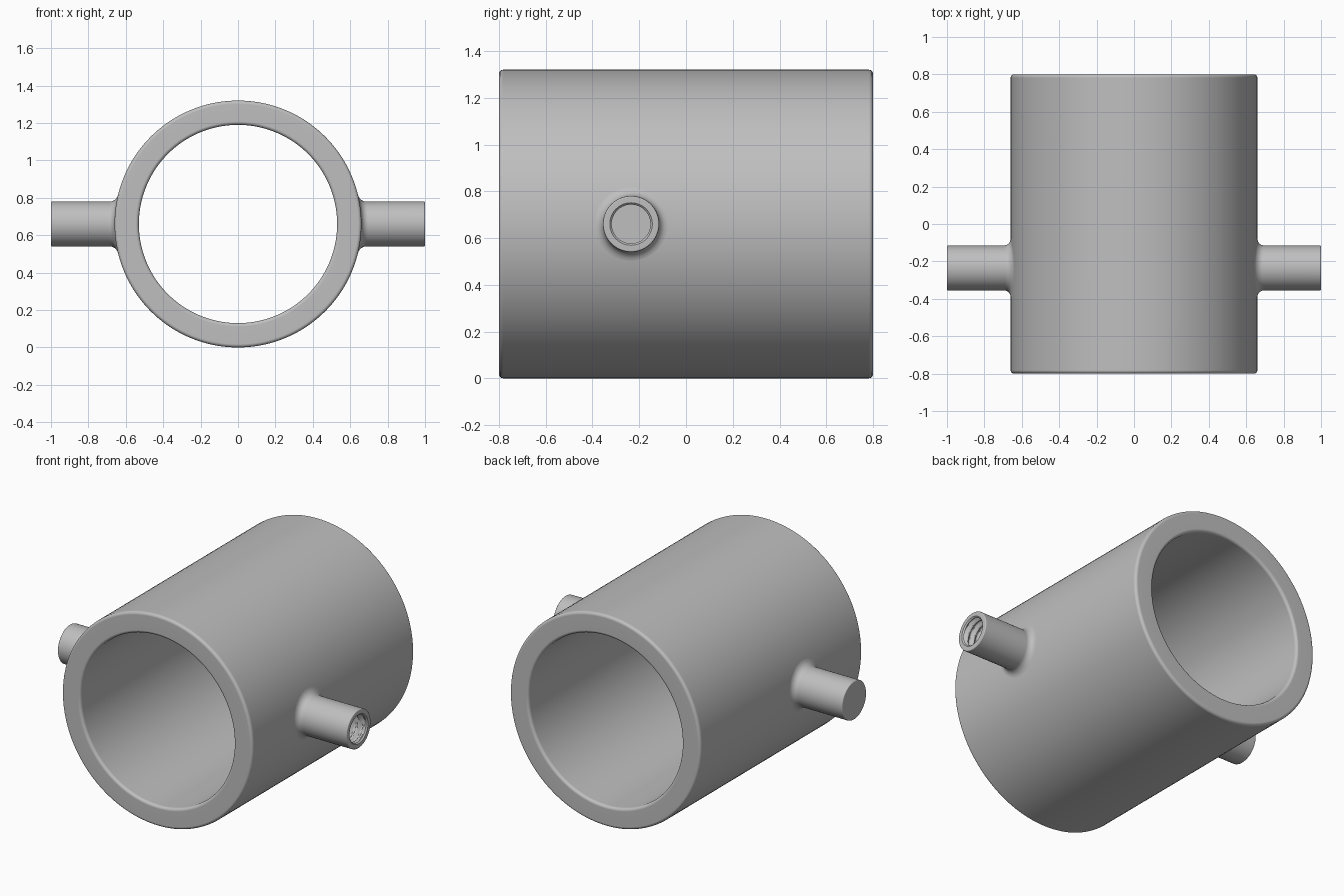
import bpy, bmesh
from math import sin, cos, pi, sqrt, radians

cube = bpy.data.objects.get("Cube")
if cube:
    bpy.data.objects.remove(cube)

R_OUT, R_IN, HALF_LEN = 0.66, 0.53, 0.8
STUD_Y, STUD_R, TIP = -0.235, 0.12, 1.0
FILLET, EDGE = 0.036, 0.006

grey = bpy.data.materials.new("plain grey")
grey.use_nodes = True
colour = (0.52, 0.52, 0.52, 1)
grey.diffuse_color = colour
grey.node_tree.nodes["Principled BSDF"].inputs["Base Color"].default_value = colour


def finish(name, bm):
    """Turn a bmesh into a smooth-shaded object with crisp edges."""
    bmesh.ops.recalc_face_normals(bm, faces=bm.faces)
    mesh = bpy.data.meshes.new(name)
    bm.to_mesh(mesh)
    bm.free()
    mesh.materials.append(grey)
    ob = bpy.data.objects.new(name, mesh)
    bpy.context.collection.objects.link(ob)
    bpy.ops.object.select_all(action='DESELECT')
    ob.select_set(True)
    bpy.context.view_layer.objects.active = ob
    bpy.ops.object.shade_smooth_by_angle(angle=radians(40))
    wn = ob.modifiers.new("Even shading", 'WEIGHTED_NORMAL')
    wn.keep_sharp = True
    return ob


def skin(bm, rings, closed=False):
    """Bridge consecutive rings of vertices with quads."""
    pairs = list(zip(rings, rings[1:]))
    if closed:
        pairs.append((rings[-1], rings[0]))
    for a, b in pairs:
        for i in range(len(a)):
            j = (i + 1) % len(a)
            bm.faces.new((a[i], a[j], b[j], b[i]))


# Main tube, lying along y, with rounded rims
def make_tube(sides=144, steps=4, rim=0.018):
    profile = []
    corners = ((R_OUT - rim, HALF_LEN - rim, 0), (R_IN + rim, HALF_LEN - rim, 1),
               (R_IN + rim, rim - HALF_LEN, 2), (R_OUT - rim, rim - HALF_LEN, 3))
    for r, y, quarter in corners:
        for k in range(steps + 1):
            t = (quarter + k / steps) * pi / 2
            profile.append((r + rim * cos(t), y + rim * sin(t)))
    bm = bmesh.new()
    angles = [2 * pi * i / sides for i in range(sides)]
    rings = [[bm.verts.new((r * cos(a), y, R_OUT + r * sin(a))) for a in angles]
             for r, y in profile]
    skin(bm, rings, closed=True)
    return finish("tube_body", bm)


# Side stud, with a fillet that follows the curved tube wall
def make_stud(name, side, threaded, sides=72):
    bm = bmesh.new()
    angles = [2 * pi * i / sides for i in range(sides)]

    def ring(x_of, r_of):
        return [bm.verts.new((side * x_of(a), STUD_Y + r_of(a) * cos(a),
                              R_OUT + r_of(a) * sin(a))) for a in angles]

    def flat_ring(x, r):
        return ring(lambda a: x, lambda a: r)

    rings = []
    for k in range(7):
        t = k / 6 * pi / 2
        r = STUD_R + FILLET * (1 - sin(t))
        h = FILLET * (1 - cos(t))
        rings.append(ring(lambda a: sqrt(R_OUT ** 2 - (r * sin(a)) ** 2) + h,
                          lambda a: r))
    for k in range(4):
        t = k / 3 * pi / 2
        rings.append(flat_ring(TIP - EDGE + EDGE * sin(t),
                               STUD_R - EDGE + EDGE * cos(t)))

    if threaded:
        # Blind hole: chamfered mouth, then a helical groove
        minor, major, pitch, bottom = 0.083, 0.1, 0.045, 0.7
        rings.append(flat_ring(TIP, 0.091))
        rings.append(flat_ring(TIP - 0.008, minor))
        start, rows_per_turn = TIP - 0.016, 10

        def groove(x, a):
            phase = ((start - x) / pitch + a / (2 * pi)) % 1
            wave = 1.4 * (1 - abs(2 * phase - 1)) - 0.2
            return minor + (major - minor) * min(1, max(0, wave))

        rows = int((start - bottom) / pitch * rows_per_turn)
        for k in range(rows):
            x = start - k * pitch / rows_per_turn
            rings.append(ring(lambda a: x, lambda a: groove(x, a)))
        rings.append(flat_ring(bottom, minor))

    skin(bm, rings)
    bm.faces.new(rings[-1])
    return finish(name, bm)


make_tube()
make_stud("threaded_stud_left", 1, True)
make_stud("solid_stud_right", -1, False)
